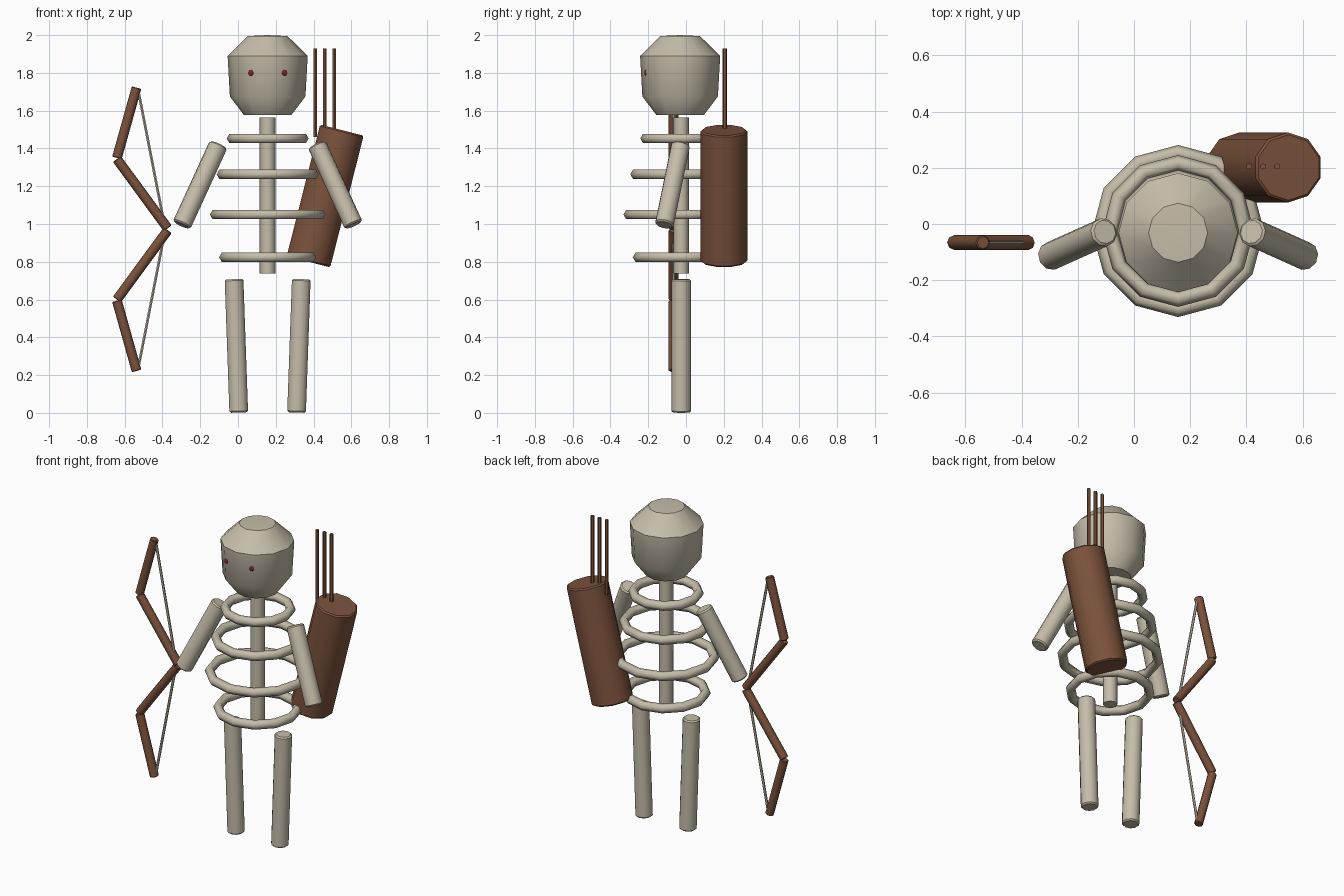
import bpy, bmesh, math
from mathutils import Vector

if "Cube" in bpy.data.objects:
    bpy.data.objects.remove(bpy.data.objects["Cube"])

CX, CY = 0.157, -0.025   # body axis


def material(name, rgb):
    m = bpy.data.materials.new(name)
    m.diffuse_color = (*rgb, 1)
    m.use_nodes = True
    m.node_tree.nodes["Principled BSDF"].inputs["Base Color"].default_value = m.diffuse_color
    return m


BONE = material("bone", (0.56, 0.51, 0.40))
WOOD = material("wood", (0.20, 0.085, 0.045))
RED = material("dark_red", (0.20, 0.02, 0.02))


def finish(obj, name, mat, angle=40):
    obj.name = name
    obj.data.materials.append(mat)
    bpy.ops.object.select_all(action='DESELECT')
    obj.select_set(True)
    bpy.context.view_layer.objects.active = obj
    bpy.ops.object.shade_smooth_by_angle(angle=math.radians(angle))
    return obj


def rod(name, a, b, r, mat, sides=10, bevel=0.0):
    """Cylinder running from point a to point b."""
    a, b = Vector(a), Vector(b)
    bpy.ops.mesh.primitive_cylinder_add(vertices=sides, radius=r, depth=(b - a).length,
                                        location=(a + b) / 2)
    obj = bpy.context.object
    obj.rotation_euler = Vector((0, 0, 1)).rotation_difference(b - a).to_euler()
    finish(obj, name, mat, 50)
    if bevel:
        mod = obj.modifiers.new("soft_ends", 'BEVEL')
        mod.width, mod.segments, mod.angle_limit = bevel, 1, math.radians(60)
    return obj


# Skull: a 12-sided turned profile, wide at the brow and narrow at the jaw
bm = bmesh.new()
rings = []
for r, z in [(0.125, 1.576), (0.20, 1.675), (0.212, 1.89), (0.105, 1.995)]:
    rings.append([bm.verts.new((r * math.sin(i * math.tau / 12), -r * math.cos(i * math.tau / 12), z))
                  for i in range(12)])
for low, high in zip(rings, rings[1:]):
    for i in range(12):
        j = (i + 1) % 12
        bm.faces.new((low[i], low[j], high[j], high[i]))
bm.faces.new(rings[0][::-1])
crown = bm.verts.new((0, 0, 2.0))
for i in range(12):
    bm.faces.new((rings[-1][i], rings[-1][(i + 1) % 12], crown))
mesh = bpy.data.meshes.new("skull")
bm.to_mesh(mesh)
bm.free()
skull = bpy.data.objects.new("skull", mesh)
bpy.context.collection.objects.link(skull)
skull.location = (CX, CY - 0.006, 0)
finish(skull, "skull", BONE, 35)

# Spine
rod("spine", (CX, CY, 0.738), (CX, CY, 1.563), 0.042, BONE, 8)

# Rib hoops
for i, (z, r) in enumerate([(1.453, 0.217), (1.263, 0.27), (1.05, 0.306), (0.824, 0.257)]):
    bpy.ops.mesh.primitive_torus_add(location=(CX, CY, z), major_segments=12, minor_segments=6,
                                     major_radius=r - 0.028, minor_radius=0.028)
    finish(bpy.context.object, f"rib_{i + 1}", BONE, 65)

# Mirrored eyes, arms and legs
for s, side in ((-1, "left"), (1, "right")):
    bpy.ops.mesh.primitive_uv_sphere_add(segments=10, ring_count=8, radius=0.025,
                                         location=(CX + s * 0.085, -0.196, 1.80))
    finish(bpy.context.object, f"eye_{side}", RED)
    rod(f"arm_{side}", (CX + s * 0.261, -0.028, 1.419), (CX + s * 0.455, -0.115, 0.995),
        0.051, BONE, 10, 0.008)
    rod(f"leg_{side}", (CX + s * 0.153, CY, 0.002), (CX + s * 0.178, CY, 0.708),
        0.052, BONE, 10, 0.008)

# Bow: two limbs, each with an outer and inner piece, and a drawn string
BY, BZ = -0.066, 0.972
for s, half in ((1, "upper"), (-1, "lower")):
    rod(f"bow_inner_{half}", (-0.641, BY, BZ + s * 0.372), (-0.372, BY, BZ + s * 0.005),
        0.026, WOOD, 8, 0.004)
    rod(f"bow_tip_{half}", (-0.537, BY, BZ + s * 0.75), (-0.641, BY, BZ + s * 0.378),
        0.026, WOOD, 8, 0.004)
    rod(f"bow_string_{half}", (-0.53, BY, BZ + s * 0.745), (-0.385, BY, BZ),
        0.008, BONE, 6)

# Leaning quiver with three upright arrows
rod("quiver", (0.373, 0.201, 0.80), (0.55, 0.201, 1.497), 0.125, WOOD, 10, 0.008)
for i in range(3):
    x = 0.41 + i * 0.05
    rod(f"arrow_{i + 1}", (x, 0.205, 1.46), (x, 0.205, 1.93), 0.011, WOOD, 6)
